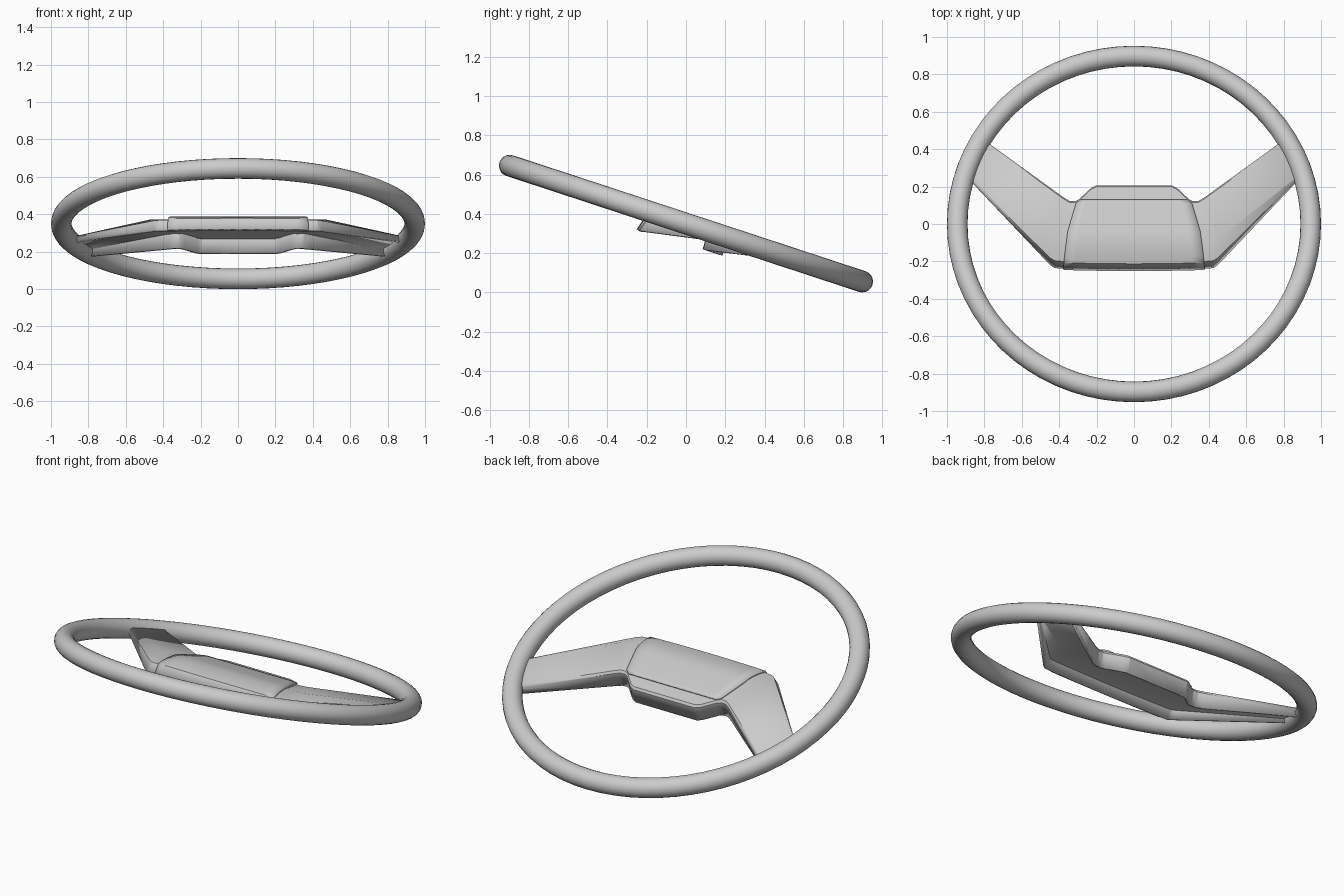
import bpy
from math import radians

cube = bpy.data.objects.get("Cube")
if cube:
    bpy.data.objects.remove(cube, do_unlink=True)

TILT = (radians(-18.2), 0, 0)
CENTRE = (0, 0, 0.35)

grey = bpy.data.materials.new("light_grey")
grey.use_nodes = True
colour = (0.6, 0.6, 0.6, 1)
grey.diffuse_color = colour
grey.node_tree.nodes["Principled BSDF"].inputs["Base Color"].default_value = colour


def finish(obj, angle):
    """Shared material and edge-aware smooth shading."""
    obj.data.materials.append(grey)
    bpy.ops.object.select_all(action='DESELECT')
    obj.select_set(True)
    bpy.context.view_layer.objects.active = obj
    bpy.ops.object.shade_smooth_by_angle(angle=radians(angle))


def sheet(name, stations, thickness):
    """Skin a row of cross-sections into a tilted shell."""
    rows = len(stations[0])
    verts = [p for station in stations for p in station]
    faces = []
    for i in range(len(stations) - 1):
        for j in range(rows - 1):
            a, d = i * rows + j, (i + 1) * rows + j
            faces.append((a, a + 1, d + 1, d))
    mesh = bpy.data.meshes.new(name)
    mesh.from_pydata(verts, [], faces)
    obj = bpy.data.objects.new(name, mesh)
    bpy.context.collection.objects.link(obj)
    obj.location, obj.rotation_euler = CENTRE, TILT
    solid = obj.modifiers.new("shell", 'SOLIDIFY')
    solid.thickness = thickness
    solid.offset = -1
    solid.use_even_offset = True
    finish(obj, 25)
    return obj


def mirrored(half):
    """Add the -x copies of sections that start at x = 0."""
    left = [[(-x, y, z) for x, y, z in s] for s in reversed(half[1:])]
    return left + half


# Rim
bpy.ops.mesh.primitive_torus_add(major_segments=72, minor_segments=20,
                                 major_radius=0.945, minor_radius=0.055,
                                 location=CENTRE, rotation=TILT)
rim = bpy.context.object
rim.name = "rim"
finish(rim, 60)

# Hub and spokes: back edge, crease, front edge, and spoke progress 0..1
outline = [
    ((0, .222), (0, -.065), (0, -.207), 0),
    ((.2, .222), (.2, -.065), (.2, -.203), 0),
    ((.228, .208), (.26, -.065), (.26, -.200), 0),
    ((.295, .142), (.33, -.066), (.33, -.198), 0),
    ((.315, .132), (.37, -.068), (.38, -.196), 0),
    ((.345, .134), (.42, -.072), (.425, -.192), 0),
    ((.375, .152), (.47, -.068), (.45, -.176), .04),
    ((.81, .478), (.88, .275), (.893, .268), 1),
]
sections = []
for (bx, by), (cx, cy), (fx, fy), t in outline:
    top = 0.018 * t
    front = -0.044 + 0.058 * t
    sections.append([
        (bx, by + .006, -.097 + .067 * t),
        (bx, by, top - .012),
        (bx, by - .012, top),
        (cx, cy, top),
        (fx, fy, front),
        (fx, fy - .021 * (1 - t), -.106 + .09 * t),
    ])
sheet("hub_and_spokes", mirrored(sections), 0.016)

# Centre pad: half width, depth and height of each line from back to front
pad_lines = [
    (.285, .135, .009), (.31, .115, .010), (.355, -.045, .011),
    (.36, -.085, .008), (.366, -.130, -.004), (.372, -.175, -.021),
    (.375, -.205, -.039), (.377, -.224, -.106),
]
pad_half = []
for k in range(7):
    s = k / 6
    bow = 0.006 * (1 - s * s)
    pad_half.append([(w * s, y - (bow if y < -.19 else 0), z) for w, y, z in pad_lines])
sheet("centre_pad", mirrored(pad_half), 0.011)
